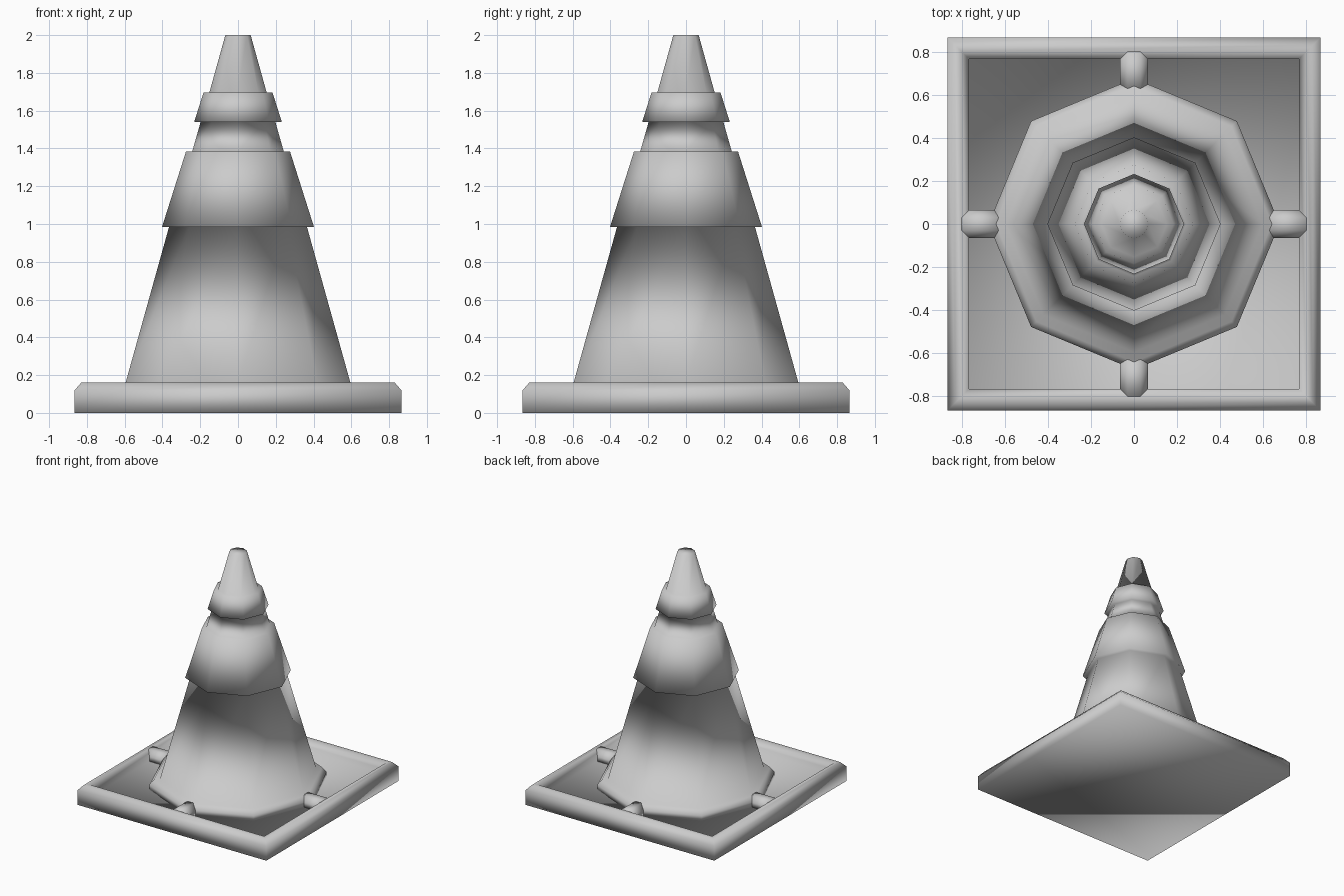
import bpy, bmesh
from math import cos, sin, pi, sqrt

if "Cube" in bpy.data.objects:
    bpy.data.objects.remove(bpy.data.objects["Cube"])


def finish(name, bm):
    bmesh.ops.recalc_face_normals(bm, faces=bm.faces)
    mesh = bpy.data.meshes.new(name)
    bm.to_mesh(mesh)
    bm.free()
    for p in mesh.polygons:
        p.use_smooth = True
    obj = bpy.data.objects.new(name, mesh)
    bpy.context.collection.objects.link(obj)
    return obj


def lathe(name, profile, sides, turn=0.0, scale=1.0):
    """Spin a (radius, z) profile into a closed solid with few sides."""
    bm = bmesh.new()
    rings = []
    for r, z in profile:
        angles = [turn + 2 * pi * i / sides for i in range(sides)]
        rings.append([bm.verts.new((r * scale * cos(a), r * scale * sin(a), z)) for a in angles])
    for lo, hi in zip(rings, rings[1:]):
        for i in range(sides):
            j = (i + 1) % sides
            bm.faces.new((lo[i], lo[j], hi[j], hi[i]))
    bm.faces.new(rings[0])
    bm.faces.new(rings[-1])
    return finish(name, bm)


TOP, CHAMFER, FLOOR = 0.16, 0.12, 0.08

# Square base plate: chamfered raised rim around a sunken floor
lathe("base_plate",
      [(0.865, 0), (0.865, CHAMFER), (0.83, TOP), (0.80, TOP),
       (0.765, CHAMFER), (0.765, FLOOR)],
      4, pi / 4, sqrt(2))

# Octagonal cone: foot ring, body, wide band, neck, narrow band, tip
lathe("cone_body",
      [(0.675, FLOOR), (0.675, CHAMFER), (0.64, TOP), (0.595, TOP),
       (0.365, 0.985), (0.402, 0.985), (0.275, 1.385), (0.242, 1.385),
       (0.198, 1.54), (0.232, 1.54), (0.183, 1.695), (0.152, 1.695),
       (0.067, 2.0)],
      8)

# Four chamfered ribs joining the foot ring to the rim
section = [(-0.065, FLOOR), (-0.065, CHAMFER), (-0.03, TOP),
           (0.03, TOP), (0.065, CHAMFER), (0.065, FLOOR)]
for k in range(4):
    bm = bmesh.new()
    a = k * pi / 2
    ends = [[bm.verts.new((x * cos(a) - y * sin(a), x * sin(a) + y * cos(a), z))
             for y, z in section] for x in (0.62, 0.80)]
    n = len(section)
    for i in range(n):
        j = (i + 1) % n
        bm.faces.new((ends[0][i], ends[0][j], ends[1][j], ends[1][i]))
    for end in ends:
        bm.faces.new(end)
    finish(f"base_rib_{k + 1}", bm)
